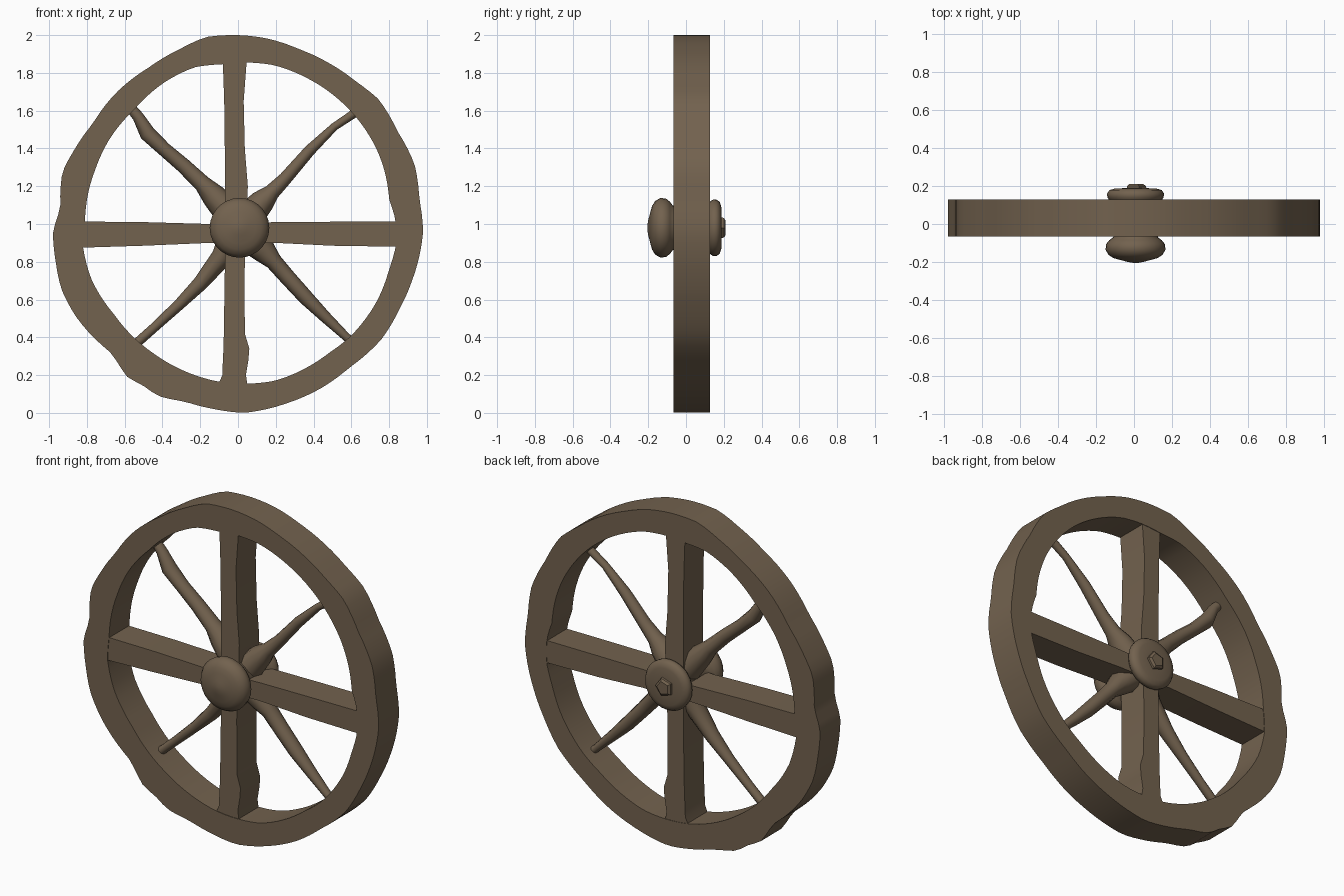
import bpy, bmesh, math
from mathutils import Vector

if "Cube" in bpy.data.objects:
    bpy.data.objects.remove(bpy.data.objects["Cube"])

wood = bpy.data.materials.new("weathered_brown_wood")
wood.diffuse_color = (0.17, 0.122, 0.077, 1)
wood.use_nodes = True
wood.node_tree.nodes["Principled BSDF"].inputs["Base Color"].default_value = wood.diffuse_color
FRONT, BACK = -0.065, 0.128


def make(name, verts, faces, angle=35):
    me = bpy.data.meshes.new(name)
    me.from_pydata(verts, [], faces)
    bm = bmesh.new()
    bm.from_mesh(me)
    bmesh.ops.remove_doubles(bm, verts=bm.verts, dist=1e-5)
    bmesh.ops.recalc_face_normals(bm, faces=bm.faces)
    bm.to_mesh(me)
    bm.free()
    me.materials.append(wood)
    ob = bpy.data.objects.new(name, me)
    bpy.context.collection.objects.link(ob)
    bpy.ops.object.select_all(action='DESELECT')
    ob.select_set(True)
    bpy.context.view_layer.objects.active = ob
    bpy.ops.object.shade_smooth_by_angle(angle=math.radians(angle))
    return ob


def loft(name, rings, closed=False, angle=35):
    """Skin a series of rings that all have the same number of points."""
    n, m = len(rings[0]), len(rings)
    verts = [p for r in rings for p in r]
    faces = []
    for i in range(m if closed else m - 1):
        j = (i + 1) % m
        for k in range(n):
            l = (k + 1) % n
            faces.append((i * n + k, i * n + l, j * n + l, j * n + k))
    if not closed:
        faces += [tuple(range(n)), tuple(range((m - 1) * n, m * n))]
    return make(name, verts, faces, angle)


def radius_at(outline):
    """Turn an (x, z) outline into a radius function of the angle."""
    tau = 2 * math.pi
    pol = sorted((math.atan2(z - 1, x) % tau, math.hypot(x, z - 1)) for x, z in outline)
    pol = [(pol[-1][0] - tau, pol[-1][1])] + pol + [(pol[0][0] + tau, pol[0][1])]

    def f(a):
        for (a0, r0), (a1, r1) in zip(pol, pol[1:]):
            if a0 <= a <= a1:
                return r0 + (r1 - r0) * (a - a0) / max(a1 - a0, 1e-6)
    return f


# Rim: uneven hand-hewn outlines
outer = radius_at([
    (0, 2), (-.17, 1.99), (-.31, 1.925), (-.47, 1.83), (-.65, 1.69), (-.77, 1.53),
    (-.865, 1.395), (-.93, 1.275), (-.94, 1.08), (-.98, .96), (-.965, .8), (-.935, .655),
    (-.865, .52), (-.775, .41), (-.68, .325), (-.63, .26), (-.6, .2), (-.495, .14),
    (-.425, .09), (-.28, .06), (-.125, .02), (.03, 0), (.27, .055), (.43, .125),
    (.59, .24), (.76, .39), (.855, .55), (.925, .71), (.98, .96), (.96, 1.13),
    (.935, 1.315), (.845, 1.49), (.745, 1.66), (.63, 1.75), (.485, 1.85), (.325, 1.925),
    (.165, 1.98)])
inner = radius_at([
    (-.08, 1.845), (.045, 1.855), (.195, 1.84), (.38, 1.765), (.59, 1.605), (.73, 1.405),
    (.78, 1.265), (.8, 1.13), (.835, 1.015), (.835, .88), (.8, .76), (.74, .6), (.59, .4),
    (.485, .32), (.325, .22), (.195, .17), (.045, .155), (-.1, .165), (-.28, .22),
    (-.44, .31), (-.525, .375), (-.655, .52), (-.775, .705), (-.82, .875), (-.81, 1.015),
    (-.795, 1.155), (-.755, 1.29), (-.68, 1.45), (-.55, 1.605), (-.39, 1.75), (-.23, 1.83)])
rings = []
for i in range(120):
    a = 2 * math.pi * i / 120
    c, s, ro, ri = math.cos(a), math.sin(a), outer(a), inner(a)
    rings.append([(r * c, y, 1 + r * s) for r, y in
                  ((ro, FRONT), (ro, BACK), (ri, BACK), (ri, FRONT))])
loft("rim", rings, closed=True)


# Square beams: stations of (position, low side, high side)
def beam(name, stations, vertical):
    rings = []
    for t, lo, hi in stations:
        ring = ((lo, FRONT + .003), (hi, FRONT + .003), (hi, BACK - .003), (lo, BACK - .003))
        rings.append([(w, y, t) if vertical else (t, y, w) for w, y in ring])
    loft(name, rings)


beam("vertical_beam", [(.1, -.11, .055), (.16, -.1, .048), (.2, -.083, .042), (.28, -.08, .055),
                       (.34, -.077, .06), (.42, -.075, .036), (.75, -.07, .035), (.98, -.07, .045),
                       (1.2, -.07, .052), (1.4, -.07, .036), (1.65, -.073, .03),
                       (1.85, -.08, .045), (1.92, -.085, .05)], True)
beam("horizontal_beam", [(-.89, .87, 1.02), (-.82, .875, 1.013), (-.5, .885, 1.01),
                         (-.15, .9, 1.0), (.2, .9, 1.01), (.5, .885, 1.012),
                         (.83, .88, 1.013), (.9, .875, 1.015)], False)


# Thin diagonal spokes: stations of (x, z, thickness)
def spoke(name, pts, y=.035, n=10):
    rings = []
    for i, (x, z, w) in enumerate(pts):
        p, q = pts[max(i - 1, 0)], pts[min(i + 1, len(pts) - 1)]
        d = Vector((q[0] - p[0], 0, q[1] - p[1])).normalized()
        side = Vector((-d.z, 0, d.x))
        rings.append([Vector((x, y, z)) + side * (w / 2 * math.cos(k * math.tau / n))
                      + Vector((0, w * .55 * math.sin(k * math.tau / n), 0)) for k in range(n)])
    loft(name, rings, angle=45)


spoke("spoke_upper_left", [(-.04, 1.05, .16), (-.13, 1.15, .13), (-.19, 1.215, .09),
                           (-.29, 1.31, .08), (-.39, 1.395, .075), (-.48, 1.48, .085),
                           (-.53, 1.57, .06), (-.59, 1.64, .05)])
spoke("spoke_upper_right", [(.04, 1.02, .17), (.13, 1.12, .13), (.18, 1.17, .085),
                            (.25, 1.24, .07), (.38, 1.39, .06), (.51, 1.515, .042),
                            (.6, 1.575, .045), (.66, 1.62, .06)])
spoke("spoke_lower_right", [(.04, .94, .16), (.14, .855, .13), (.19, .8, .09), (.26, .72, .085),
                            (.36, .61, .08), (.46, .51, .062), (.57, .405, .045), (.63, .35, .05)])
spoke("spoke_lower_left", [(-.03, .91, .16), (-.09, .82, .11), (-.2, .685, .08),
                           (-.31, .575, .06), (-.44, .455, .05), (-.53, .375, .05), (-.59, .33, .055)])


# Hub: turned profiles of (y, radius)
def lathe(name, profile, n, angle):
    rings = [[(.008 + r * math.cos(k * math.tau / n), y, .98 + r * math.sin(k * math.tau / n))
              for k in range(n)] for y, r in profile]
    loft(name, rings, angle=angle)


lathe("hub", [(-.205, .012), (-.2, .04), (-.188, .085), (-.18, .115), (-.163, .142), (-.135, .158),
              (-.105, .154), (-.085, .138), (-.07, .118), (-.04, .11), (.1, .11), (.122, .135),
              (.14, .148), (.16, .15), (.178, .138), (.187, .11), (.189, .05)], 28, 50)
lathe("hub_back_boss", [(.17, .06), (.2, .055), (.21, .04)], 5, 30)
